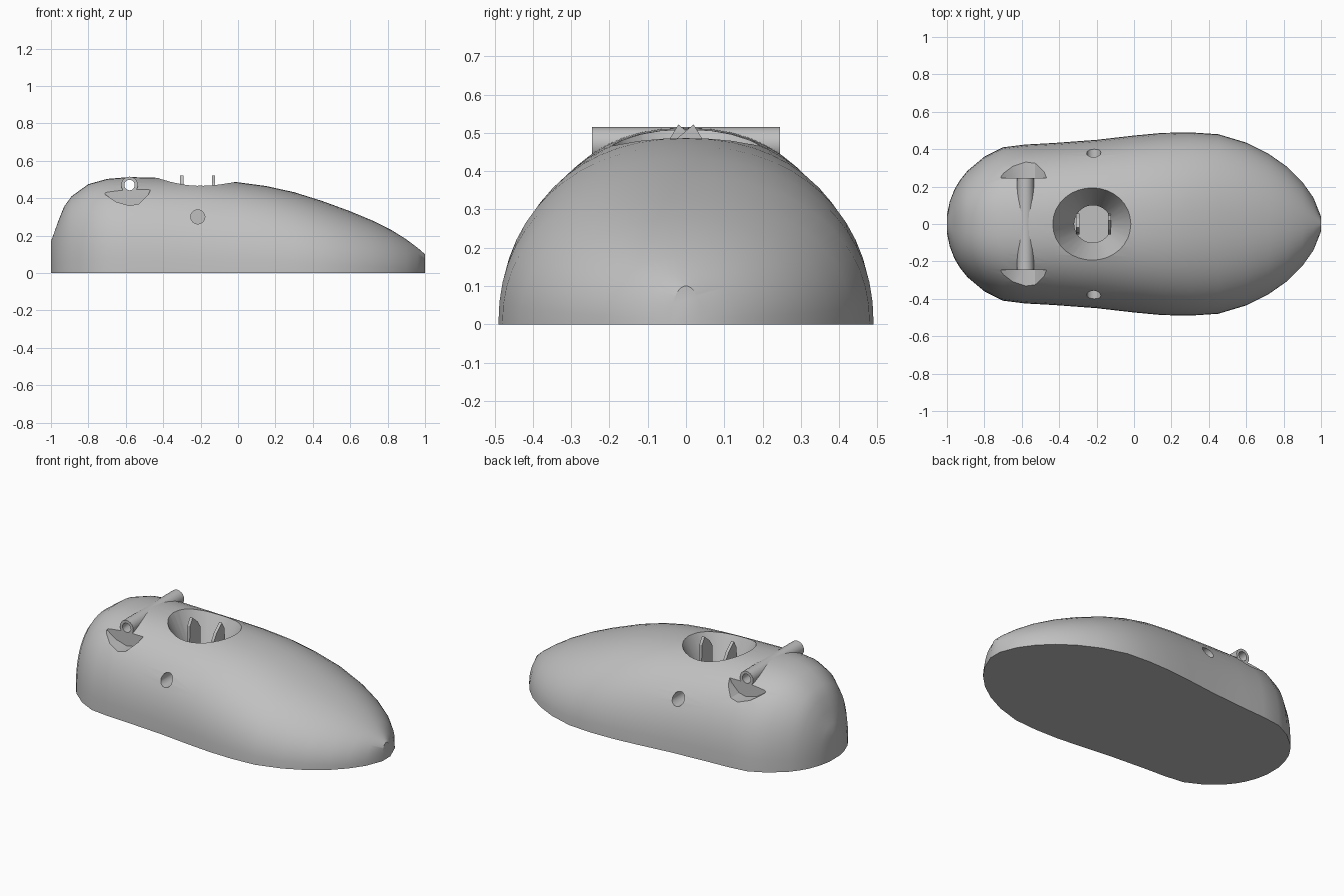
import bpy, bmesh
from math import cos, sin, pi, radians
from mathutils import Matrix, Vector

cube = bpy.data.objects.get("Cube")
if cube:
    bpy.data.objects.remove(cube, do_unlink=True)

GREY = (0.53, 0.53, 0.53, 1)
grey = bpy.data.materials.new("plain grey")
grey.use_nodes = True
grey.diffuse_color = GREY
grey.node_tree.nodes["Principled BSDF"].inputs["Base Color"].default_value = GREY


def make(name, bm):
    bmesh.ops.recalc_face_normals(bm, faces=bm.faces)
    mesh = bpy.data.meshes.new(name)
    bm.to_mesh(mesh)
    bm.free()
    mesh.materials.append(grey)
    ob = bpy.data.objects.new(name, mesh)
    bpy.context.collection.objects.link(ob)
    return ob


def smooth(ob, angle):
    bpy.ops.object.select_all(action='DESELECT')
    ob.select_set(True)
    bpy.context.view_layer.objects.active = ob
    bpy.ops.object.shade_smooth_by_angle(angle=radians(angle))


def prism(name, points, offset):
    """Closed solid from a polygon pushed along an offset."""
    bm = bmesh.new()
    face = bm.faces.new([bm.verts.new(p) for p in points])
    new = bmesh.ops.extrude_face_region(bm, geom=[face], use_keep_orig=True)
    moved = [g for g in new["geom"] if isinstance(g, bmesh.types.BMVert)]
    bmesh.ops.translate(bm, verts=moved, vec=Vector(offset))
    return make(name, bm)


def cone(name, r1, r2, depth, centre, sides, along_y=False):
    bm = bmesh.new()
    m = Matrix.Translation(centre)
    if along_y:
        m = m @ Matrix.Rotation(pi / 2, 4, 'X')
    bmesh.ops.create_cone(bm, cap_ends=True, segments=sides, radius1=r1,
                          radius2=r2, depth=depth, matrix=m)
    return make(name, bm)


# Body: stations of (x, half width, height), each a rounded arch
stations = [(-1, .05, .17), (-.985, .12, .21), (-.96, .185, .28), (-.93, .235, .355),
            (-.89, .285, .41), (-.8, .36, .475), (-.7, .41, .503), (-.58, .425, .513),
            (-.43, .433, .509), (-.2, .45, .5), (0, .473, .485), (.15, .487, .465),
            (.3, .49, .432), (.45, .48, .385), (.6, .435, .33), (.72, .375, .28),
            (.82, .305, .23), (.9, .225, .18), (.96, .14, .135), (1, .04, .1)]
bm = bmesh.new()
rings = []
ARC = 28
for x, w, h in stations:
    p = 2 / (2.4 - .15 * (x + 1))
    ring = []
    for i in range(ARC + 1):
        a = pi * i / ARC
        c, s = cos(a), max(sin(a), 0)
        y = w * abs(c) ** p * (1 if c > 0 else -1)
        z = h * s ** p if 0 < i < ARC else 0
        ring.append(bm.verts.new((x, y, z)))
    rings.append(ring)
for a, b in zip(rings, rings[1:]):
    for i in range(ARC):
        bm.faces.new((a[i], a[i + 1], b[i + 1], b[i]))
bm.faces.new(rings[0])
bm.faces.new(rings[-1])
bm.faces.new([r[0] for r in rings] + [r[-1] for r in reversed(rings)])
body = make("body", bm)

# Cutters: funnel, side sockets, cross bore and the scoops at its ends
FX, FLOOR = -.22, .28
cutters = [cone("funnel_cutter", .1, .25, .3, (FX, 0, FLOOR + .15), 32),
           cone("bore_cutter", .028, .028, 1.2, (-.58, 0, .47), 20, True)]
scoop = [(-.71, .42), (-.65, .38), (-.58, .36), (-.53, .37), (-.48, .42),
         (-.45, .48), (-.45, .6), (-.71, .6)]
for side in (-1, 1):
    cutters.append(cone("socket_cutter", .038, .038, .4, (-.215, side * .4, .3), 16, True))
    cutters.append(prism("scoop_cutter", [(x, side * .245, z) for x, z in scoop],
                         (0, side * .3, 0)))
for c in cutters:
    mod = body.modifiers.new("cut", 'BOOLEAN')
    mod.operation = 'DIFFERENCE'
    mod.solver = 'EXACT'
    mod.object = c
    c.hide_render = True
bpy.context.view_layer.update()
deps = bpy.context.evaluated_depsgraph_get()
cut = bpy.data.meshes.new_from_object(body.evaluated_get(deps))
body.modifiers.clear()
body.data = cut
for c in cutters:
    bpy.data.objects.remove(c, do_unlink=True)

# Open the funnel into the hollow body
bm = bmesh.new()
bm.from_mesh(cut)
floor = [f for f in bm.faces if all(abs(v.co.z - FLOOR) < .002 and
         (v.co.xy - Vector((FX, 0))).length < .11 for v in f.verts)]
bmesh.ops.delete(bm, geom=floor, context='FACES')
bm.to_mesh(cut)
bm.free()
smooth(body, 30)

# Cross tube, open at both ends
bm = bmesh.new()
N = 20
loops = []
for r, y in ((.045, -.245), (.045, .245), (.028, .245), (.028, -.245)):
    loops.append([bm.verts.new((-.58 + r * cos(2 * pi * i / N), y,
                                .47 + r * sin(2 * pi * i / N))) for i in range(N)])
for k in range(4):
    a, b = loops[k], loops[(k + 1) % 4]
    for i in range(N):
        j = (i + 1) % N
        bm.faces.new((a[i], a[j], b[j], b[i]))
smooth(make("cross_tube", bm), 40)

# Pointed clips standing inside the funnel
outline = [(-.055, .24), (.055, .24), (.055, .44), (.03, .48), (-.02, .522), (-.045, .48)]
for name, x in (("rear_clip", -.31), ("forward_clip", -.14)):
    flip = 1 if x < FX else -1
    prism(name, [(x, y * flip, z) for y, z in outline], (.018, 0, 0))
